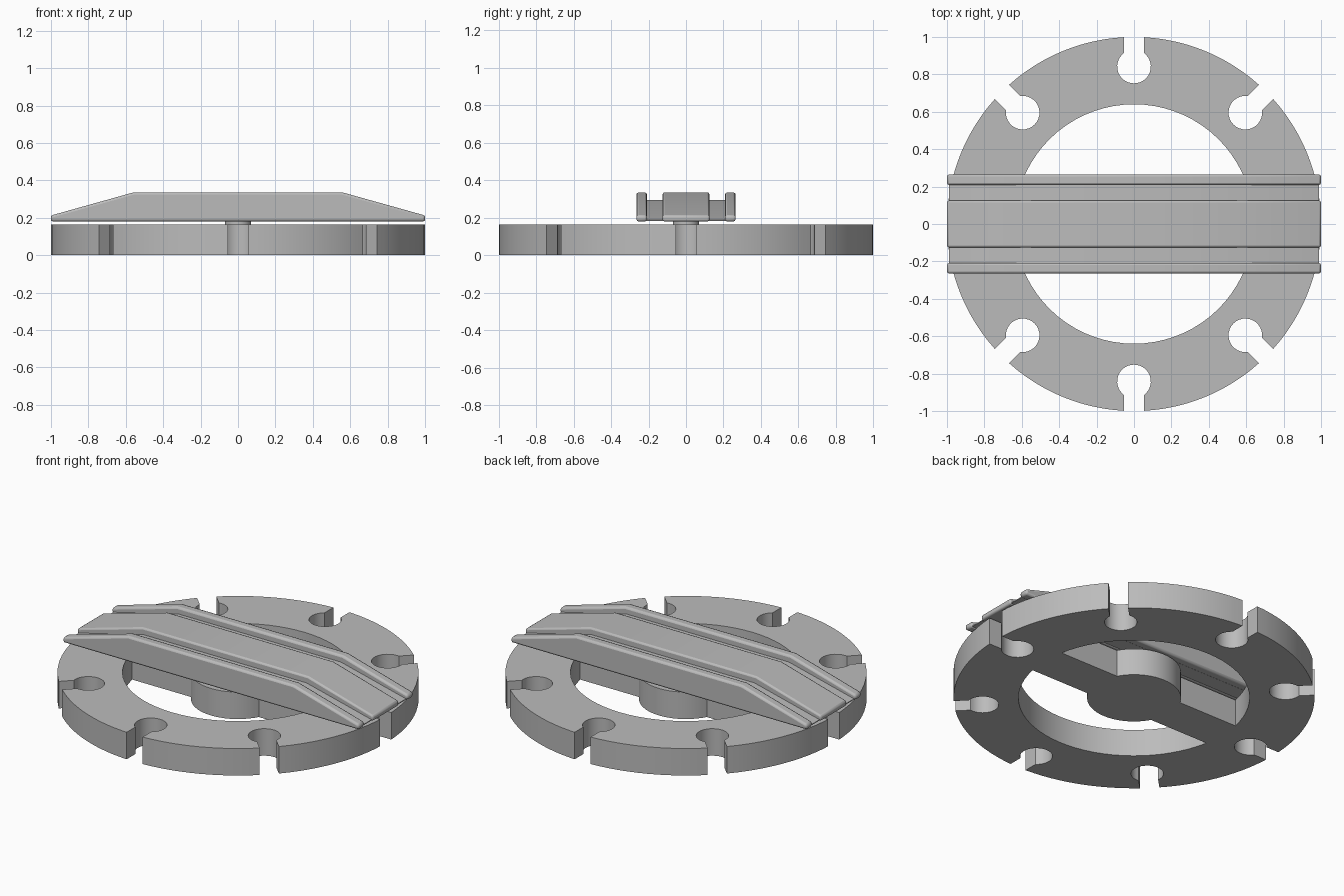
import bpy, bmesh
from math import sin, cos, asin, acos, pi, sqrt

cube = bpy.data.objects.get("Cube")
if cube:
    bpy.data.objects.remove(cube, do_unlink=True)

grey = bpy.data.materials.new("plain_grey")
grey.use_nodes = True
colour = (0.5, 0.5, 0.5, 1)
grey.diffuse_color = colour
grey.node_tree.nodes["Principled BSDF"].inputs["Base Color"].default_value = colour


def arc(radius, start, end, steps, cx=0, cy=0):
    """Points along an arc, both ends included."""
    angles = [start + (end - start) * i / steps for i in range(steps + 1)]
    return [(cx + radius * cos(a), cy + radius * sin(a)) for a in angles]


def finish(name, bm, bevel=0):
    bmesh.ops.remove_doubles(bm, verts=bm.verts, dist=0.0001)
    bmesh.ops.recalc_face_normals(bm, faces=bm.faces)
    mesh = bpy.data.meshes.new(name)
    bm.to_mesh(mesh)
    bm.free()
    mesh.materials.append(grey)
    obj = bpy.data.objects.new(name, mesh)
    bpy.context.collection.objects.link(obj)
    if bevel:
        mod = obj.modifiers.new("soft_edges", "BEVEL")
        mod.width = bevel
        mod.segments = 2
    bpy.ops.object.select_all(action="DESELECT")
    obj.select_set(True)
    bpy.context.view_layer.objects.active = obj
    bpy.ops.object.shade_smooth_by_angle()
    return obj


def flat_solid(name, outlines, bottom, top):
    """Extrude closed outlines upwards; inner outlines become holes."""
    curve = bpy.data.curves.new(name + "_outline", "CURVE")
    curve.dimensions = "2D"
    curve.fill_mode = "BOTH"
    curve.extrude = (top - bottom) / 2
    for points in outlines:
        spline = curve.splines.new("POLY")
        spline.points.add(len(points) - 1)
        for p, (x, y) in zip(spline.points, points):
            p.co = (x, y, 0, 1)
        spline.use_cyclic_u = True
    helper = bpy.data.objects.new(name + "_outline", curve)
    bpy.context.collection.objects.link(helper)
    mesh = helper.to_mesh()
    bm = bmesh.new()
    bm.from_mesh(mesh)
    helper.to_mesh_clear()
    bpy.data.objects.remove(helper, do_unlink=True)
    bpy.data.curves.remove(curve)
    bmesh.ops.translate(bm, verts=bm.verts, vec=(0, 0, (top + bottom) / 2))
    return finish(name, bm)


def ramp(name, y0, y1, base, tip, crest, half_length, half_flat, bevel):
    """Low bridge profile in x and z, extruded from y0 to y1."""
    side = [(half_length, base), (half_length, tip), (half_flat, crest)]
    profile = side + [(-x, z) for x, z in reversed(side)]
    bm = bmesh.new()
    face = bm.faces.new([bm.verts.new((x, y0, z)) for x, z in profile])
    geom = bmesh.ops.extrude_face_region(bm, geom=[face])["geom"]
    moved = [v for v in geom if isinstance(v, bmesh.types.BMVert)]
    bmesh.ops.translate(bm, verts=moved, vec=(0, y1 - y0, 0))
    return finish(name, bm, bevel)


# Turntable: rim with eight keyhole slots, hub and cross bar
plate_top = 0.165
slot_half, pocket_radius, pocket_at = 0.054, 0.09, 0.842
edge = asin(slot_half)
neck = asin(slot_half / pocket_radius)
rim = []
for i in range(8):
    a = i * pi / 4
    rim += arc(pocket_radius, a - neck, a - 2 * pi + neck, 24,
               pocket_at * cos(a), pocket_at * sin(a))
    rim += arc(1, a + edge, a + pi / 4 - edge, 12)

inner, hub, bar_half = 0.64, 0.26, 0.125
wide, tight = asin(bar_half / inner), asin(bar_half / hub)
half_moon = arc(inner, wide, pi - wide, 32) + arc(hub, pi - tight, tight, 20)
holes = [half_moon, [(x, -y) for x, y in half_moon]]
flat_solid("turntable_plate", [rim] + holes, 0, plate_top)

# Pivot between plate and bridge
flat_solid("pivot_pin", [arc(0.07, 0, 2 * pi * 31 / 32, 31)], plate_top - 0.01, 0.2)

# Bridge: raised centre deck, two outer rails and recessed wheel channels
ramp("centre_deck", -0.125, 0.125, 0.18, 0.212, 0.335, 1, 0.56, 0.01)
for name, s in (("left", 1), ("right", -1)):
    ramp(name + "_rail", s * 0.208, s * 0.265, 0.18, 0.212, 0.335, 1, 0.56, 0.012)
    ramp(name + "_channel", s * 0.115, s * 0.22, 0.183, 0.188, 0.295, 0.99, 0.55, 0)
